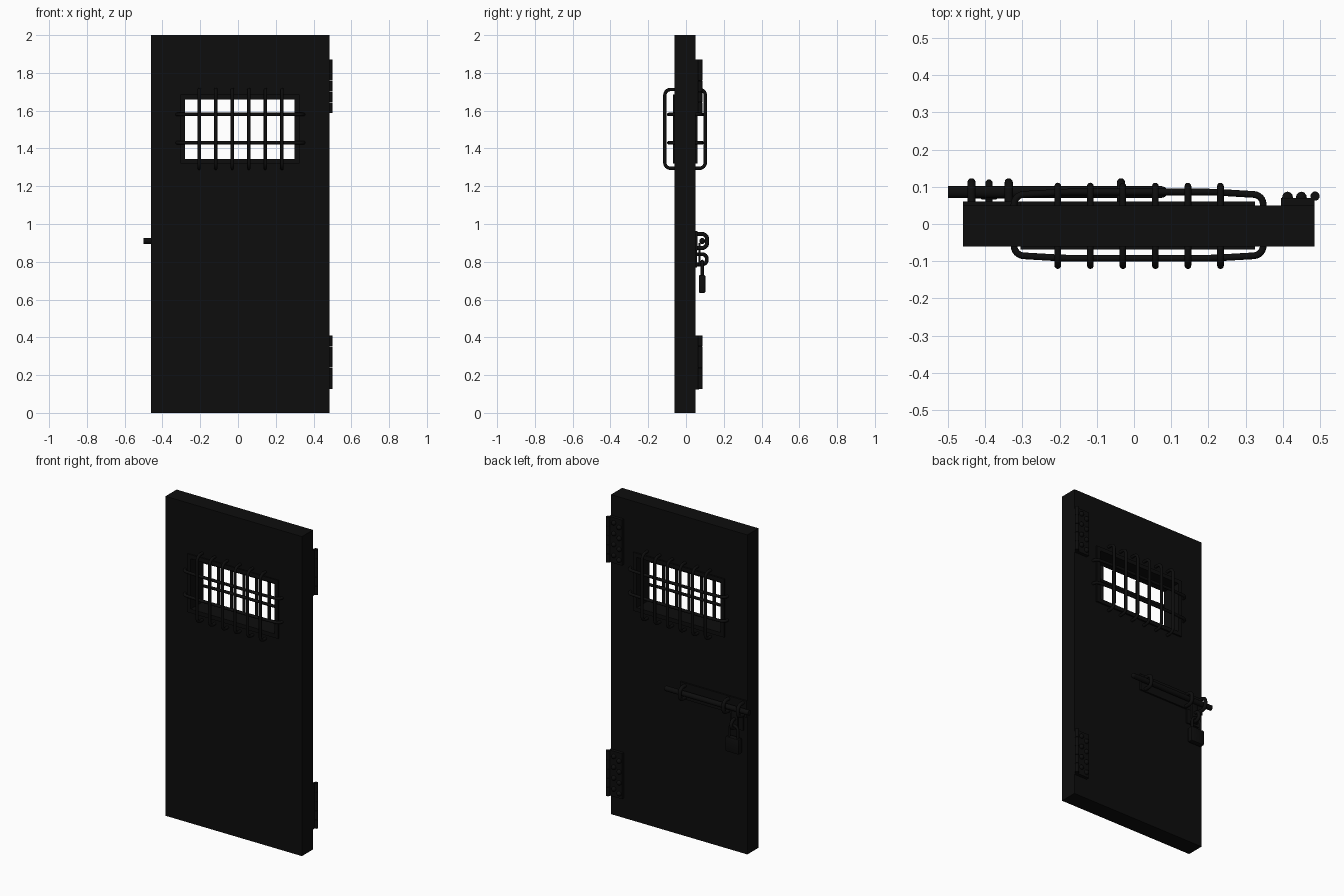
import bpy, bmesh, math
from mathutils import Vector

if "Cube" in bpy.data.objects:
    bpy.data.objects.remove(bpy.data.objects["Cube"])

mat = bpy.data.materials.new("black_iron")
mat.diffuse_color = (0.004, 0.004, 0.004, 1)
mat.use_nodes = True
mat.node_tree.nodes["Principled BSDF"].inputs["Base Color"].default_value = mat.diffuse_color


def finish(name, bm, smooth=False):
    bmesh.ops.recalc_face_normals(bm, faces=bm.faces)
    me = bpy.data.meshes.new(name)
    bm.to_mesh(me)
    bm.free()
    ob = bpy.data.objects.new(name, me)
    bpy.context.collection.objects.link(ob)
    me.materials.append(mat)
    if smooth:
        bpy.ops.object.select_all(action='DESELECT')
        ob.select_set(True)
        bpy.context.view_layer.objects.active = ob
        bpy.ops.object.shade_smooth_by_angle(angle=math.radians(40))
    return ob


def box(name, x, y, z, bevel=0):
    bm = bmesh.new()
    bmesh.ops.create_cube(bm, size=1)
    for v in bm.verts:
        v.co = [(a + b) / 2 + c * (b - a) for (a, b), c in zip((x, y, z), v.co)]
    if bevel:
        bmesh.ops.bevel(bm, geom=bm.edges[:], offset=bevel, segments=2,
                        affect='EDGES', profile=0.5)
    return finish(name, bm, bool(bevel))


def ring(name, x, z, hx, hz, y):
    """Rectangular slab with a rectangular opening."""
    bm = bmesh.new()
    loops = []
    for yy in y:
        for (x0, x1), (z0, z1) in ((x, z), (hx, hz)):
            loops.append([bm.verts.new((px, yy, pz)) for px, pz in
                          ((x0, z0), (x1, z0), (x1, z1), (x0, z1))])
    fo, fi, bo, bi = loops
    for a, b in ((fo, fi), (fi, bi), (bi, bo), (bo, fo)):
        for i in range(4):
            j = (i + 1) % 4
            bm.faces.new((a[i], a[j], b[j], b[i]))
    return finish(name, bm)


def tube(name, pts, r, bend=0.0, sides=12):
    """Round bar swept along a path whose inner corners are rounded."""
    pts = [Vector(p) for p in pts]
    path = [pts[0]]
    for a, b, c in zip(pts, pts[1:], pts[2:]):
        p, q = b + (a - b).normalized() * bend, b + (c - b).normalized() * bend
        for i in range(7):
            t = i / 6 * math.pi / 2
            path.append(b + (p - b) * (1 - math.sin(t)) + (q - b) * (1 - math.cos(t)))
    path.append(pts[-1])
    normal = (pts[1] - pts[0]).cross(pts[2] - pts[1]).normalized() if len(pts) > 2 \
        else (pts[1] - pts[0]).orthogonal().normalized()
    bm = bmesh.new()
    rings = []
    for i, p in enumerate(path):
        d = (path[min(i + 1, len(path) - 1)] - path[max(i - 1, 0)]).normalized()
        side = d.cross(normal)
        rings.append([bm.verts.new(p + r * (math.cos(k * math.tau / sides) * side +
                                            math.sin(k * math.tau / sides) * normal))
                      for k in range(sides)])
    for a, b in zip(rings, rings[1:]):
        for k in range(sides):
            j = (k + 1) % sides
            bm.faces.new((a[k], a[j], b[j], b[k]))
    bm.faces.new(rings[0])
    bm.faces.new(rings[-1])
    return finish(name, bm, True)


def stud(name, x, y, z, r, h):
    bm = bmesh.new()
    bmesh.ops.create_uvsphere(bm, u_segments=12, v_segments=8, radius=1)
    for v in bm.verts:
        v.co = (x + v.co.x * r, y + v.co.y * h, z + v.co.z * r)
    return finish(name, bm, True)


# Door slab and window frame
CX = 0.0125
ring("door_slab", (-0.46, 0.485), (0, 2), (-0.285, 0.305), (1.34, 1.665), (-0.06, 0.05))
ring("window_frame", (-0.305, 0.325), (1.32, 1.685), (-0.28, 0.30), (1.345, 1.66), (-0.068, 0.06))

# Window grilles on both faces
for side, face, yv, yh in (("front", -0.05, -0.112, -0.092), ("back", 0.04, 0.102, 0.086)):
    for i in range(6):
        x = -0.205 + i * 0.0875
        tube(f"{side}_upright_bar", [(x, face, 1.295), (x, yv, 1.295),
                                     (x, yv, 1.712), (x, face, 1.712)], 0.009, 0.03)
    for z in (1.43, 1.58):
        out = yh - face
        n = 1 if out > 0 else -1
        # gently bowed ends
        tube(f"{side}_cross_bar", [(CX - 0.335, face, z), (CX - 0.335, yh - n * 0.008, z),
                                   (CX - 0.2, yh, z), (CX + 0.2, yh, z),
                                   (CX + 0.335, yh - n * 0.008, z),
                                   (CX + 0.335, face, z)], 0.009, 0.025)

# Hinges: leaf, knuckles, studs
for z0, z1 in ((0.125, 0.41), (1.587, 1.872)):
    box("hinge_leaf", (0.395, 0.485), (0.045, 0.07), (z0, z1))
    step = (z1 - z0) / 5
    for k in range(5):
        tube("hinge_knuckle", [(0.487, 0.075, z0 + k * step + 0.001),
                               (0.487, 0.075, z0 + (k + 1) * step - 0.001)], 0.0125)
    for k in range(4):
        for x, off in ((0.413, 0), (0.45, 0.02)):
            stud("hinge_stud", x, 0.07, z0 + 0.03 + k * 0.068 + off, 0.015, 0.017)

# Sliding bolt with plate and staples
box("bolt_plate", (-0.46, 0.0), (0.045, 0.06), (0.86, 0.963))
tube("bolt_rod", [(-0.5, 0.086, 0.91), (0.075, 0.086, 0.91)], 0.016, sides=16)
stud("bolt_tip", 0.075, 0.086, 0.91, 0.0155, 0.0155)
for x in (-0.437, -0.337, -0.035):
    tube("bolt_staple", [(x, 0.05, 0.947), (x, 0.112, 0.947),
                         (x, 0.112, 0.873), (x, 0.05, 0.873)], 0.011, 0.028)

# Hasp tongue, lock staple and padlock
LX = -0.39
box("lock_plate", (LX - 0.045, LX + 0.045), (0.045, 0.058), (0.77, 0.86))
box("hasp_tongue", (LX - 0.022, LX + 0.022), (0.066, 0.078), (0.775, 0.9), 0.003)
tube("lock_staple", [(LX, 0.05, 0.84), (LX, 0.11, 0.84),
                     (LX, 0.11, 0.786), (LX, 0.05, 0.786)], 0.01, 0.024)
tube("padlock_shackle", [(LX - 0.03, 0.086, 0.72), (LX - 0.03, 0.086, 0.803),
                         (LX + 0.03, 0.086, 0.803), (LX + 0.03, 0.086, 0.72)], 0.008, 0.029)
box("padlock_body", (LX - 0.047, LX + 0.047), (0.068, 0.102), (0.635, 0.73), 0.006)
